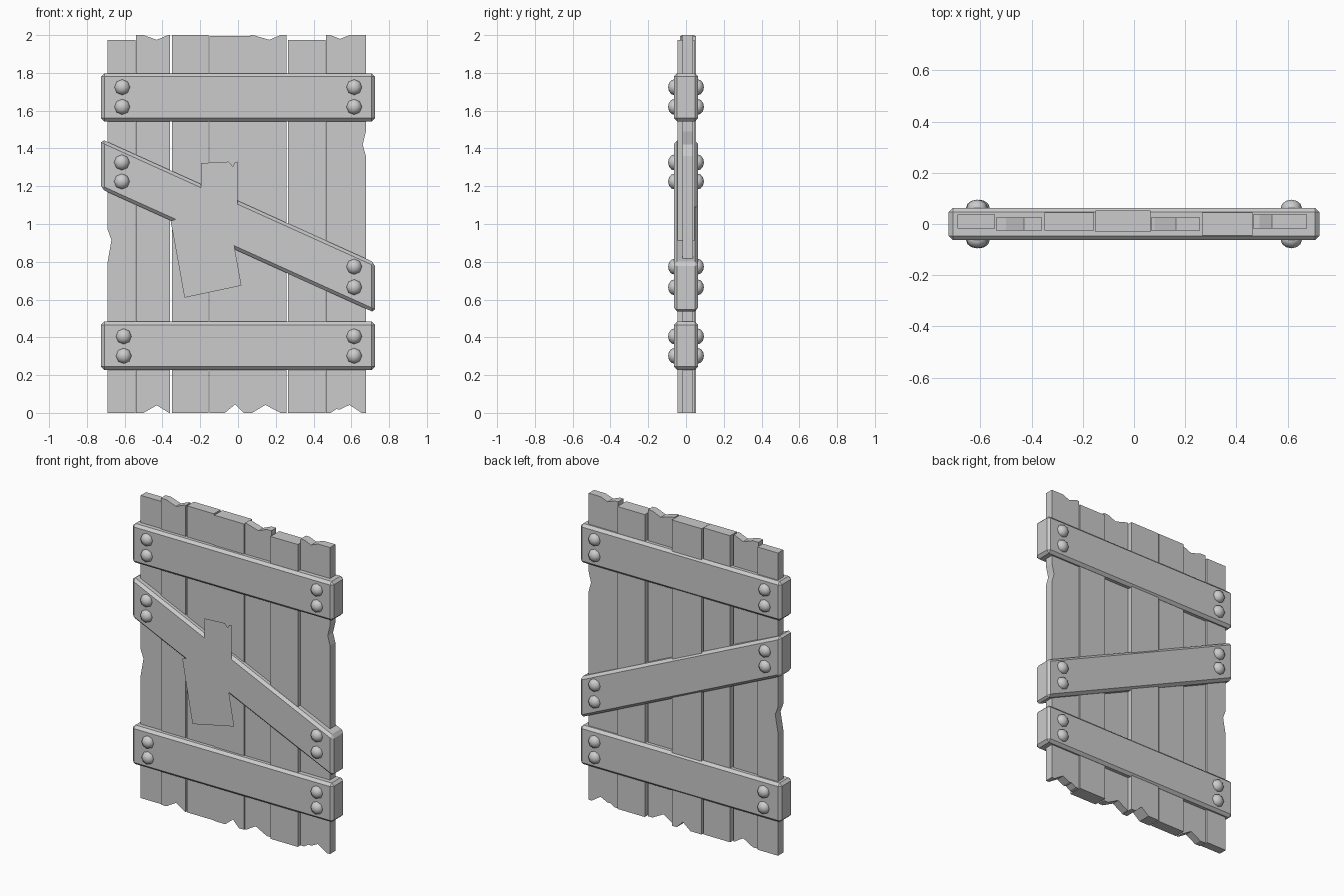
import bpy, bmesh
from mathutils import Matrix

if "Cube" in bpy.data.objects:
    bpy.data.objects.remove(bpy.data.objects["Cube"])


def finish(name, bm):
    bmesh.ops.recalc_face_normals(bm, faces=bm.faces)
    mesh = bpy.data.meshes.new(name)
    bm.to_mesh(mesh)
    bm.free()
    obj = bpy.data.objects.new(name, mesh)
    bpy.context.collection.objects.link(obj)
    return obj


def slab(name, outline, y0, y1=None, bevel=0):
    """Front-view (x, z) outline at y0, extruded back to y1 when given."""
    bm = bmesh.new()
    face = bm.faces.new([bm.verts.new((x, y0, z)) for x, z in outline])
    if y1 is not None:
        new = bmesh.ops.extrude_face_region(bm, geom=[face])["geom"]
        verts = [v for v in new if isinstance(v, bmesh.types.BMVert)]
        bmesh.ops.translate(bm, verts=verts, vec=(0, y1 - y0, 0))
    obj = finish(name, bm)
    if bevel:
        mod = obj.modifiers.new("chamfer", "BEVEL")
        mod.width = bevel
        mod.segments = 1
        mod.limit_method = "ANGLE"
    return obj


# upright planks: x0, x1, y front, y back, top z, notches (top, bottom, left, right)
planks = [
    (-0.69, -0.543, -0.018, 0.037, 1.975, [], [], [(-0.69, 0.80), (-0.67, 0.915), (-0.69, 0.97)], []),
    (-0.54, -0.36, -0.025, 0.025, 2.0, [(-0.50, 2), (-0.43, 1.975), (-0.37, 2)],
     [(-0.50, 0), (-0.43, 0.04), (-0.365, 0)], [], []),
    (-0.35, -0.157, -0.025, 0.045, 2.0, [], [], [], []),
    (-0.15, 0.065, -0.031, 0.053, 1.995, [], [(-0.07, 0), (-0.015, 0.045), (0.02, 0.01), (0.03, 0)], [], []),
    (0.067, 0.258, -0.025, 0.025, 2.0, [(0.08, 2), (0.165, 1.975), (0.225, 2)],
     [(0.075, 0), (0.145, 0.042), (0.225, 0)], [], []),
    (0.266, 0.463, -0.045, 0.045, 1.973, [], [], [], []),
    (0.465, 0.677, -0.018, 0.037, 2.0, [(0.49, 2), (0.54, 1.98), (0.59, 2)],
     [(0.49, 0), (0.52, 0.02), (0.54, 0.018), (0.59, 0.042), (0.655, 0)], [],
     [(0.677, 1.36), (0.66, 1.42), (0.677, 1.49)]),
]
for i, (x0, x1, y0, y1, top, t, b, l, r) in enumerate(planks):
    outline = [(x0, 0), *b, (x1, 0), *r, (x1, top), *t[::-1], (x0, top), *l[::-1]]
    slab(f"plank_{i + 1}", outline, y0, y1)

# horizontal bands and the slanted brace
W, D = 0.725, 0.0635
for name, zl, zr, h in (("upper_band", 1.543, 1.543, 0.255),
                        ("lower_band", 0.228, 0.228, 0.255),
                        ("diagonal_brace", 1.185, 0.53, 0.265)):
    slab(name, [(-W, zl), (W, zr), (W, zr + h), (-W, zl + h)], -D, D, 0.017)

# domed bolts in pairs, on both faces
bm = bmesh.new()
for x, zs in ((-0.613, (1.724, 1.62)), (0.615, (1.724, 1.62)),
              (-0.615, (1.326, 1.225)), (0.615, (0.774, 0.665)),
              (-0.605, (0.405, 0.302)), (0.615, (0.405, 0.302))):
    for z in zs:
        for side in (-1, 1):
            m = (Matrix.Translation((x, side * 0.061, z))
                 @ Matrix.Diagonal((0.042, 0.034, 0.042, 1))
                 @ Matrix.Rotation(1.5708, 4, "X"))
            bmesh.ops.create_uvsphere(bm, u_segments=8, v_segments=6, radius=1, matrix=m)
bolts = finish("bolts", bm)
bolts.data.polygons.foreach_set("use_smooth", [True] * len(bolts.data.polygons))

# torn sheet: upper scrap and slipped lower piece
slab("sheet_upper", [(-0.197, 1.06), (-0.003, 1.06), (-0.003, 1.33), (-0.018, 1.325),
                     (-0.028, 1.305), (-0.05, 1.33), (-0.197, 1.322)], -0.0645)
slab("sheet_lower", [(-0.357, 1.018), (-0.283, 0.61), (0.018, 0.674), (-0.055, 1.08)], -0.065)
